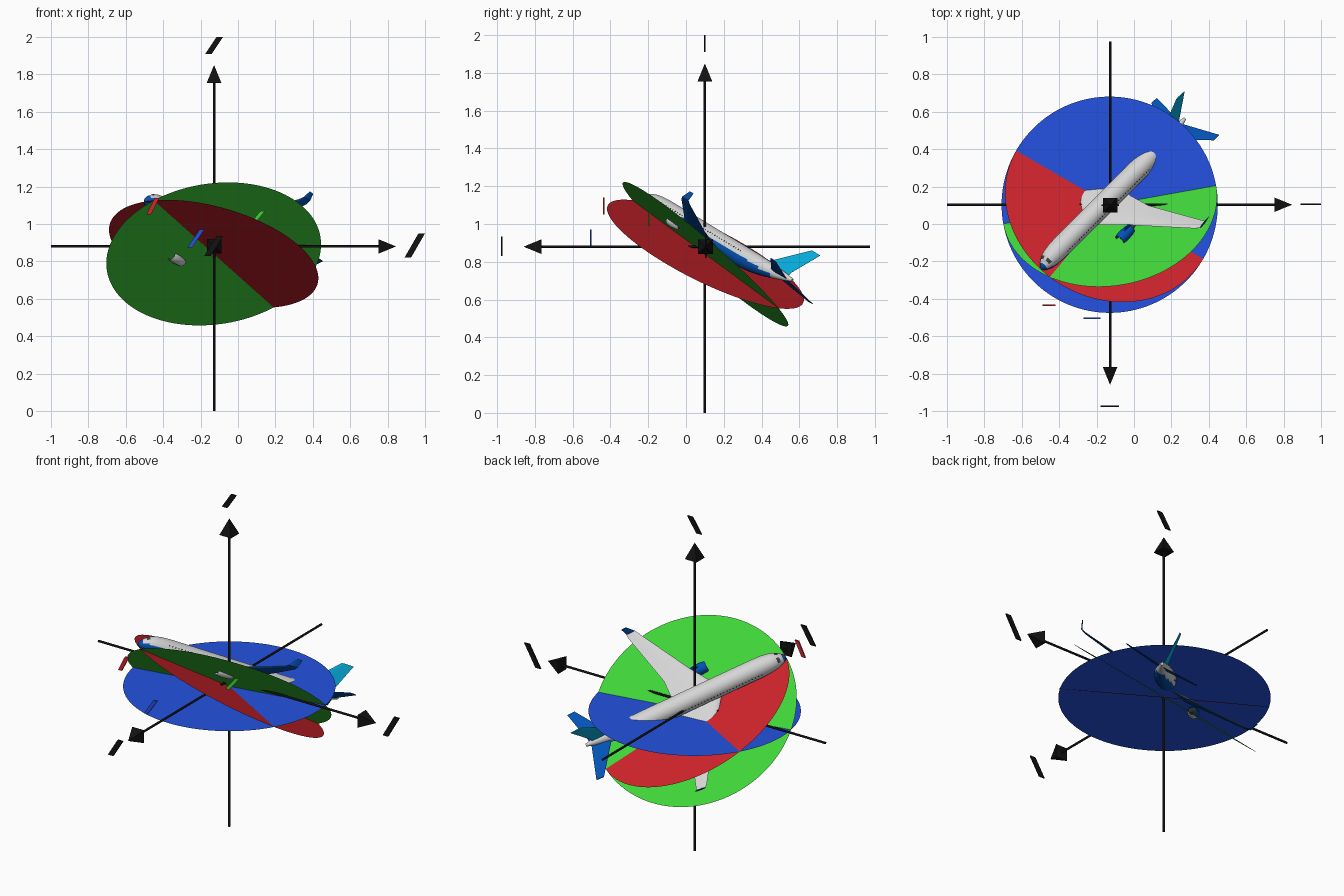
import bpy, bmesh, math
from mathutils import Matrix, Vector

if "Cube" in bpy.data.objects:
    bpy.data.objects.remove(bpy.data.objects["Cube"])


def mat(name, r, g, b):
    m = bpy.data.materials.new(name)
    m.diffuse_color = (r, g, b, 1)
    m.use_nodes = True
    m.node_tree.nodes["Principled BSDF"].inputs["Base Color"].default_value = m.diffuse_color
    return m


BLACK = mat("axis_black", .006, .006, .006)
BLUE = mat("disc_blue", .018, .085, .76)
RED = mat("disc_red", .65, .018, .026)
GREEN = mat("disc_green", .05, .65, .04)
WHITE = mat("body_white", .67, .67, .67)
NAVY = mat("body_blue", .001, .085, .46)
CYAN = mat("fin_cyan", .002, .42, .72)
GREY = mat("glass_grey", .05, .055, .065)


def finish(name, bm, mats, rule=None, matrix=None, mirror=False, angle=40):
    bmesh.ops.recalc_face_normals(bm, faces=bm.faces)
    bm.normal_update()
    for f in bm.faces:
        f.smooth = True
        if rule:
            f.material_index = rule(f.calc_center_median(), f.normal)
    me = bpy.data.meshes.new(name)
    bm.to_mesh(me)
    bm.free()
    me.set_sharp_from_angle(angle=math.radians(angle))
    for m in mats:
        me.materials.append(m)
    ob = bpy.data.objects.new(name, me)
    bpy.context.scene.collection.objects.link(ob)
    if matrix:
        ob.matrix_world = matrix
    if mirror:
        ob.modifiers.new("mirror", 'MIRROR').use_axis = (False, True, False)
    return ob


def loft(rings, caps=True):
    """Skin a list of closed rings that have equal point counts."""
    bm = bmesh.new()
    vs = [[bm.verts.new(p) for p in r] for r in rings]
    n = len(vs[0])
    for a, b in zip(vs, vs[1:]):
        for i in range(n):
            bm.faces.new((a[i], a[(i + 1) % n], b[(i + 1) % n], b[i]))
    if caps:
        bm.faces.new(vs[0])
        bm.faces.new(vs[-1])
    return bm


def circle_ring(x, r, y=0, z=0, n=40):
    return [Vector((x, y + r * math.cos(2 * math.pi * (i + .5) / n),
                    z + r * math.sin(2 * math.pi * (i + .5) / n))) for i in range(n)]


def foil_ring(lead, chord, thick, normal):
    """Airfoil outline running aft from its leading point."""
    half = [(0, 0), (.04, .32), (.15, .47), (.35, .5), (.65, .3), (1, .03)]
    outline = half + [(u, -t) for u, t in reversed(half[1:])]
    return [Vector(lead) + Vector((-u * chord, 0, 0)) + Vector(normal).normalized() * t * thick
            for u, t in outline]


def foil(name, sections, mats, rule=None, mirror=True):
    return finish(name, loft([foil_ring(*s) for s in sections]), mats, rule, PLANE, mirror)


# Axes: round shaft with a four-sided arrowhead
def axis(name, start, end, rot):
    bm = bmesh.new()
    length = (end - start).length
    bmesh.ops.create_cone(bm, cap_ends=True, segments=12, radius1=.0065, radius2=.0065,
                          depth=length - .08,
                          matrix=Matrix.Translation((0, 0, (length - .08) / 2)))
    bmesh.ops.create_cone(bm, cap_ends=True, segments=4, radius1=.055, radius2=0, depth=.095,
                          matrix=Matrix.Translation((0, 0, length - .0475))
                          @ Matrix.Rotation(math.pi / 4, 4, 'Z'))
    finish(name, bm, [BLACK], matrix=Matrix.Translation(start) @ rot)


axis("vertical_axis", Vector((-.128, .10, 0)), Vector((-.128, .10, 1.85)), Matrix.Identity(4))
axis("front_axis", Vector((-.128, .975, .88)), Vector((-.128, -.86, .88)),
     Matrix.Rotation(math.pi / 2, 4, 'X'))
axis("side_axis", Vector((-1, .103, .88)), Vector((.845, .103, .88)),
     Matrix.Rotation(math.pi / 2, 4, 'Y'))

# Rotation discs: flat single-sheet circles
DISC = Vector((-.13, .103, .84))
for name, normal, m in (("level_disc", (0, 0, 1), BLUE),
                        ("pitched_disc", (.25, .433, .866), RED),
                        ("rolled_disc", (-.117, .651, .75), GREEN)):
    bm = bmesh.new()
    bmesh.ops.create_circle(bm, cap_ends=True, segments=128, radius=.578)
    finish(name, bm, [m],
           matrix=Matrix.Translation(DISC) @ Vector(normal).to_track_quat('Z', 'Y').to_matrix().to_4x4())

# Plain slanted marker plates beside the axes and discs
for name, x0, x1, y, z0, z1, w, m in (
        ("vertical_axis_marker", -.175, -.08, .10, 1.91, 2.0, .035, BLACK),
        ("front_axis_marker", -.18, -.08, -.975, .83, .935, .035, BLACK),
        ("side_axis_marker", .89, 1.0, .105, .82, .95, .035, BLACK),
        ("pitched_disc_marker", -.49, -.42, -.435, 1.05, 1.14, .025, RED),
        ("level_disc_marker", -.27, -.18, -.505, .875, .97, .025, BLUE),
        ("rolled_disc_marker", .055, .145, -.195, .99, 1.07, .025, GREEN)):
    finish(name, loft([[Vector((x0, yy, z0)), Vector((x0 + w, yy, z0)),
                        Vector((x1, yy, z1)), Vector((x1 - w, yy, z1))]
                       for yy in (y - .004, y + .004)]), [m])

# Aircraft frame: x to the nose, y to the left wing, z up, origin at the nose tip
F = Vector((-.652, -.652, .392)).normalized()
U = Vector((-.15, .625, .768))
U = (U - F * U.dot(F)).normalized()
S = U.cross(F)
PLANE = Matrix.Translation((-.498, -.230, 1.145)) @ Matrix((F, S, U)).transposed().to_4x4()
R = .057

# Fuselage: blue belly and lower nose, white upper body, dark cockpit glass
stations = [(0, .002, -.016), (-.006, .014, -.015), (-.018, .025, -.013), (-.035, .035, -.01),
            (-.052, .043, -.006), (-.08, .05, -.003), (-.12, .055, -.001), (-.17, R, 0),
            (-.5, R, 0), (-.82, R, 0), (-.9, .054, .003), (-.98, .046, .009),
            (-1.06, .034, .017), (-1.14, .02, .025), (-1.19, .008, .03)]


def body_colour(c, n):
    if -.05 < c.x < -.035 and .012 < c.z < .03:
        return 2
    return 1 if c.z < -.014 or c.x > -.015 else 0


finish("fuselage", loft([circle_ring(x, r, z=z) for x, r, z in stations]),
       [WHITE, NAVY, GREY], body_colour, PLANE)

# Cabin windows: thin plates along both sides
bm = bmesh.new()
for i in range(36):
    z = .010
    y = math.sqrt(R * R - z * z)
    bmesh.ops.create_cube(bm, size=1, matrix=Matrix.Translation((-.16 - i * .019, y, z))
                          @ Matrix.Diagonal((.006, .002, .008, 1)))
finish("cabin_windows", bm, [GREY], matrix=PLANE, mirror=True)

# Wings with upturned tips: white above, blue below and at the tip
foil("wings", [((-.385, .0, -.038), .29, .034, (0, 0, 1)),
               ((-.415, .055, -.036), .245, .032, (0, 0, 1)),
               ((-.50, .19, -.028), .16, .02, (0, 0, 1)),
               ((-.675, .515, -.010), .065, .009, (0, 0, 1)),
               ((-.69, .54, -.002), .052, .007, (0, -.6, .8)),
               ((-.725, .558, .04), .03, .005, (0, -1, .2))],
     [WHITE, NAVY], lambda c, n: 1 if n.z < 0 or c.y > .535 else 0)

# Tail surfaces
foil("tailplanes", [((-1.03, 0, .018), .13, .014, (0, 0, 1)),
                    ((-1.17, .224, .024), .045, .006, (0, 0, 1))], [NAVY])
foil("fin", [((-.90, 0, .04), .25, .006, (0, 1, 0)),
             ((-.985, 0, .06), .165, .014, (0, 1, 0)),
             ((-1.165, 0, .222), .07, .007, (0, 1, 0))], [CYAN], mirror=False)

# Engines: short hollow cowl, dark core and pylon
EY, EZ = .188, -.068
cowl = [(-.46, .022), (-.422, .025), (-.415, .028), (-.422, .031), (-.45, .033),
        (-.49, .030), (-.51, .025), (-.507, .021), (-.46, .022)]
finish("engine_cowls", loft([circle_ring(x, r, EY, EZ, 28) for x, r in cowl], False),
       [NAVY, WHITE], lambda c, n: 1 if c.z < EZ - .012 else 0, PLANE, True)
core = [(-.424, .003), (-.432, .012), (-.436, .0245), (-.50, .0215), (-.505, .015), (-.54, .006)]
finish("engine_cores", loft([circle_ring(x, r, EY, EZ, 28) for x, r in core]),
       [GREY], None, PLANE, True)
foil("engine_pylons", [((-.445, EY, EZ + .025), .10, .01, (0, 1, 0)),
                       ((-.48, EY, -.024), .11, .01, (0, 1, 0))], [NAVY])
